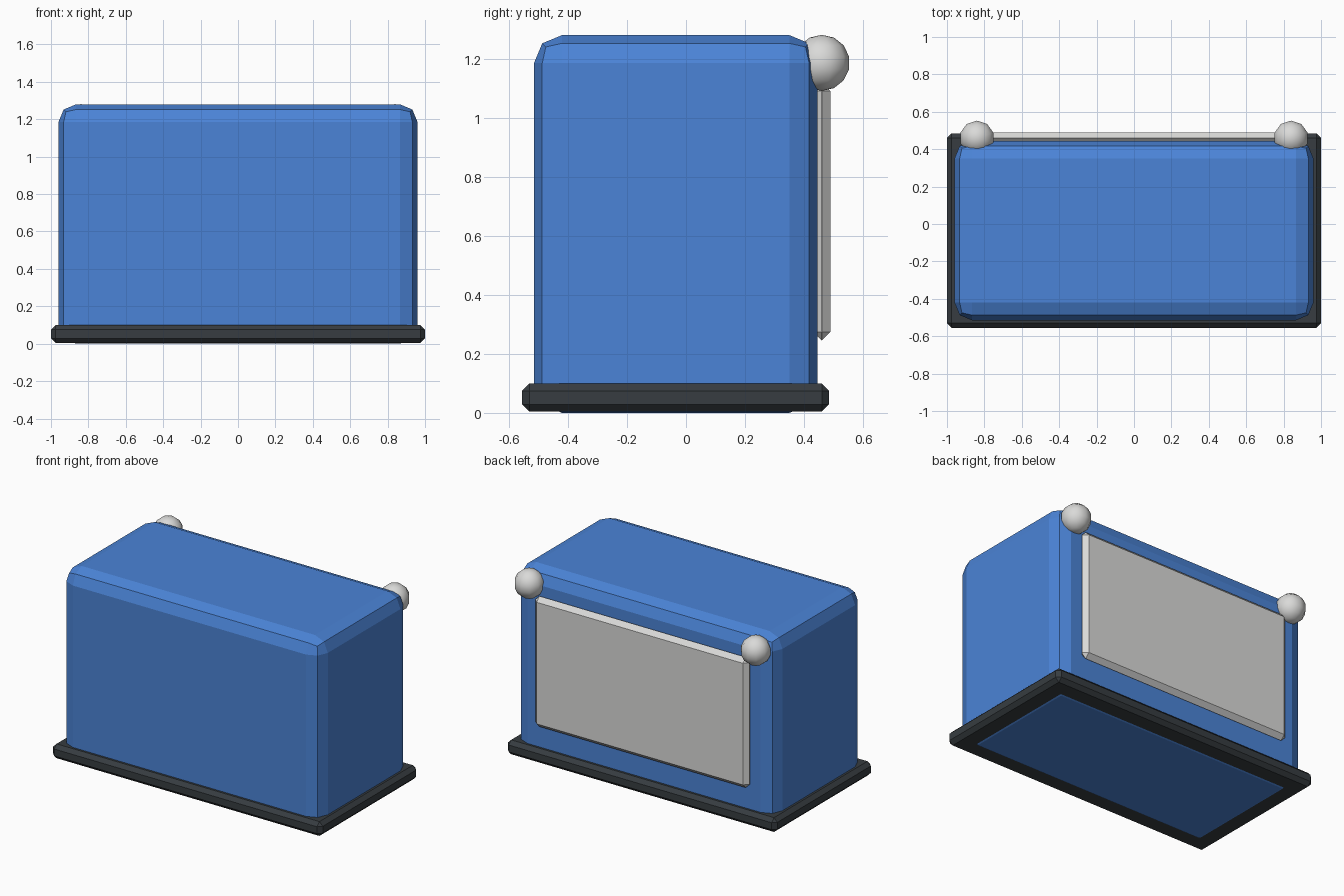
import bpy

if "Cube" in bpy.data.objects:
    bpy.data.objects.remove(bpy.data.objects["Cube"])


def material(name, rgb):
    m = bpy.data.materials.new(name)
    m.diffuse_color = (*rgb, 1.0)
    m.use_nodes = True
    m.node_tree.nodes["Principled BSDF"].inputs["Base Color"].default_value = m.diffuse_color
    return m


BLUE = material("blue", (0.07, 0.23, 0.68))
DARK = material("charcoal", (0.038, 0.046, 0.052))
GREY = material("light grey", (0.70, 0.70, 0.69))


def bevelled_box(name, lo, hi, bevel, segments, mat):
    """Box between two corners with all edges bevelled."""
    bpy.ops.mesh.primitive_cube_add(
        size=1, location=[(a + b) / 2 for a, b in zip(lo, hi)])
    ob = bpy.context.object
    ob.name = name
    ob.scale = [b - a for a, b in zip(lo, hi)]
    bpy.ops.object.transform_apply(location=False, rotation=False, scale=True)
    mod = ob.modifiers.new("bevel", 'BEVEL')
    mod.width = bevel
    mod.segments = segments
    mod.limit_method = 'NONE'
    ob.data.materials.append(mat)
    return ob


# Main rounded body, reaching just below the plinth
bevelled_box("body", (-0.96, -0.515, 0.0), (0.96, 0.445, 1.28), 0.095, 2, BLUE)

# Dark plinth around the foot
bevelled_box("base", (-1.0, -0.555, 0.004), (1.0, 0.485, 0.10), 0.025, 1, DARK)

# Raised panel on the back
bevelled_box("back_panel", (-0.795, 0.43, 0.245), (0.795, 0.49, 1.12), 0.0299, 1, GREY)

# Round knobs at the upper back corners
for side, x in (("left", -0.84), ("right", 0.84)):
    bpy.ops.mesh.primitive_uv_sphere_add(
        segments=10, ring_count=7, radius=0.095, location=(x, 0.46, 1.186))
    knob = bpy.context.object
    knob.name = side + "_knob"
    knob.data.materials.append(GREY)
    bpy.ops.object.shade_smooth()
